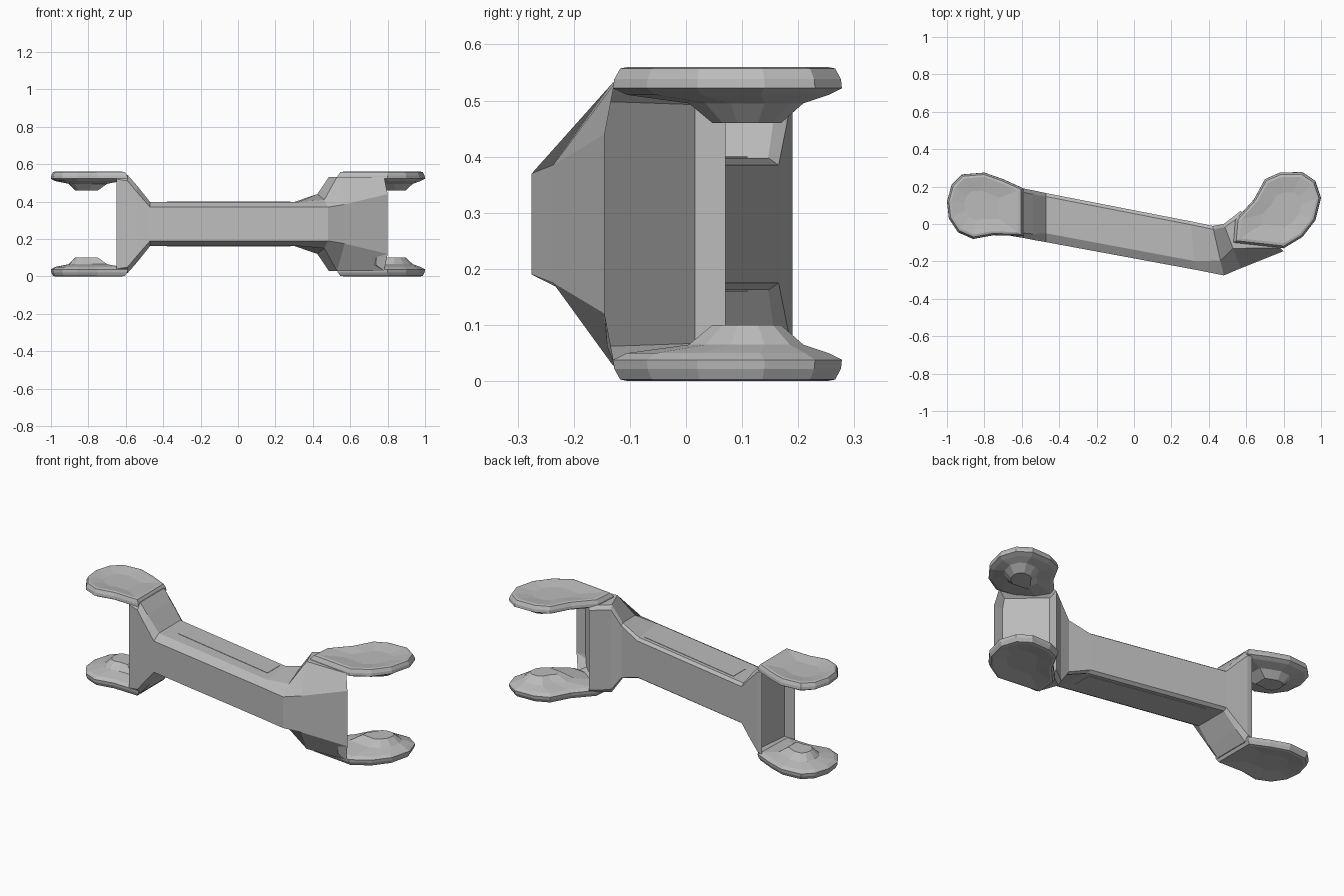
import bpy, bmesh
from mathutils import Vector

cube = bpy.data.objects.get("Cube")
if cube:
    bpy.data.objects.remove(cube, do_unlink=True)

MID = 0.28  # height of the horizontal symmetry plane

steel = bpy.data.materials.new("plain grey")
steel.use_nodes = True
GREY = (0.5, 0.5, 0.5, 1)
steel.diffuse_color = GREY
steel.node_tree.nodes["Principled BSDF"].inputs["Base Color"].default_value = GREY


def finish(name, bm):
    bmesh.ops.recalc_face_normals(bm, faces=bm.faces)
    mesh = bpy.data.meshes.new(name)
    bm.to_mesh(mesh)
    bm.free()
    obj = bpy.data.objects.new(name, mesh)
    bpy.context.collection.objects.link(obj)
    mesh.materials.append(steel)
    return obj


def bridge(bm, rings):
    for a, b in zip(rings, rings[1:]):
        for i in range(len(a)):
            j = (i + 1) % len(a)
            bm.faces.new((a[i], a[j], b[j], b[i]))


def section(bm, front, back, halves, t1, t2):
    """Eight-sided section between a front and a back edge, mirrored about MID."""
    f, b = Vector(front), Vector(back)
    pts = [f, f.lerp(b, t1), f.lerp(b, t2), b]
    upper = [(p.x, p.y, MID + h) for p, h in zip(pts, halves)]
    lower = [(p.x, p.y, MID - h) for p, h in zip(pts, halves)][::-1]
    return [bm.verts.new(c) for c in upper + lower]


# Arm body: beam with a flared fork root at each end
stations = [
    ((-0.65, -0.065), (-0.62, 0.19), (0.24, 0.26, 0.26, 0.24), 0.1, 0.92),
    ((-0.59, -0.075), (-0.59, 0.19), (0.23, 0.262, 0.262, 0.23), 0.1, 0.92),
    ((-0.54, -0.085), (-0.54, 0.18), (0.17, 0.205, 0.205, 0.18), 0.12, 0.92),
    ((-0.47, -0.097), (-0.47, 0.165), (0.09, 0.118, 0.118, 0.105), 0.18, 0.93),
    ((0.33, -0.245), (0.30, 0.015), (0.09, 0.118, 0.118, 0.105), 0.18, 0.93),
    ((0.48, -0.275), (0.42, -0.01), (0.09, 0.13, 0.16, 0.15), 0.3, 0.93),
    ((0.57, -0.237), (0.48, 0.0), (0.105, 0.252, 0.252, 0.23), 0.45, 0.93),
    ((0.80, -0.145), (0.57, 0.07), (0.16, 0.25, 0.25, 0.23), 0.08, 0.93),
]
bm = bmesh.new()
rings = [section(bm, *s) for s in stations]
bridge(bm, rings)
caps = [bm.faces.new(rings[0]), bm.faces.new(rings[-1])]
bmesh.ops.recalc_face_normals(bm, faces=bm.faces)
# Hollow out the inner walls of both forks
for cap in caps:
    bmesh.ops.inset_individual(bm, faces=[cap], thickness=0.04, depth=-0.04)
finish("arm_body", bm)


def lobe(name, outline, centre, boss, up):
    """Rounded fork plate, dished outside and with a boss inside."""
    bm = bmesh.new()
    n = len(outline)
    c, k = Vector(centre), Vector(boss)

    def ring(origin, scale, height):
        out = []
        for p in outline:
            q = origin + (Vector(p) - c) * scale
            out.append(bm.verts.new((q.x, q.y, MID + up * height)))
        return out

    rings = [ring(k, 0.3, 0.18), ring(k, 0.5, 0.215), ring(c, 0.88, 0.23),
             ring(c, 1.0, 0.242), ring(c, 0.99, 0.258), ring(c, 0.94, 0.277),
             ring(c, 0.87, 0.28), ring(c, 0.45, 0.268)]
    bridge(bm, rings)
    bm.faces.new(rings[0])
    bm.faces.new(rings[-1])
    finish(name, bm)


right_outline = [(-0.59, -0.065), (-0.75, -0.06), (-0.86, -0.08), (-0.94, -0.045),
                 (-0.99, 0.03), (-1.0, 0.12), (-0.975, 0.21), (-0.92, 0.265),
                 (-0.8, 0.275), (-0.7, 0.24), (-0.59, 0.19)]
left_outline = [(0.53, -0.1), (0.8, -0.13), (0.9, -0.07), (0.97, 0.02),
                (1.0, 0.14), (0.97, 0.23), (0.9, 0.278), (0.78, 0.275),
                (0.7, 0.24), (0.64, 0.13), (0.54, 0.02)]

for level, up in (("upper", 1), ("lower", -1)):
    lobe("right_" + level + "_lobe", right_outline, (-0.83, 0.1), (-0.82, 0.11), up)
    lobe("left_" + level + "_lobe", left_outline, (0.81, 0.08), (0.84, 0.11), up)


# Thin cover panels on the top and bottom of the beam
panel = [(-0.38, 0.0), (0.28, -0.13), (0.28, -0.02), (-0.38, 0.11)]
for level, up in (("top", 1), ("bottom", -1)):
    bm = bmesh.new()
    bridge(bm, [[bm.verts.new((x, y, MID + up * h)) for x, y in panel]
                for h in (0.115, 0.12)])
    bmesh.ops.holes_fill(bm, edges=bm.edges)
    finish(level + "_panel", bm)
